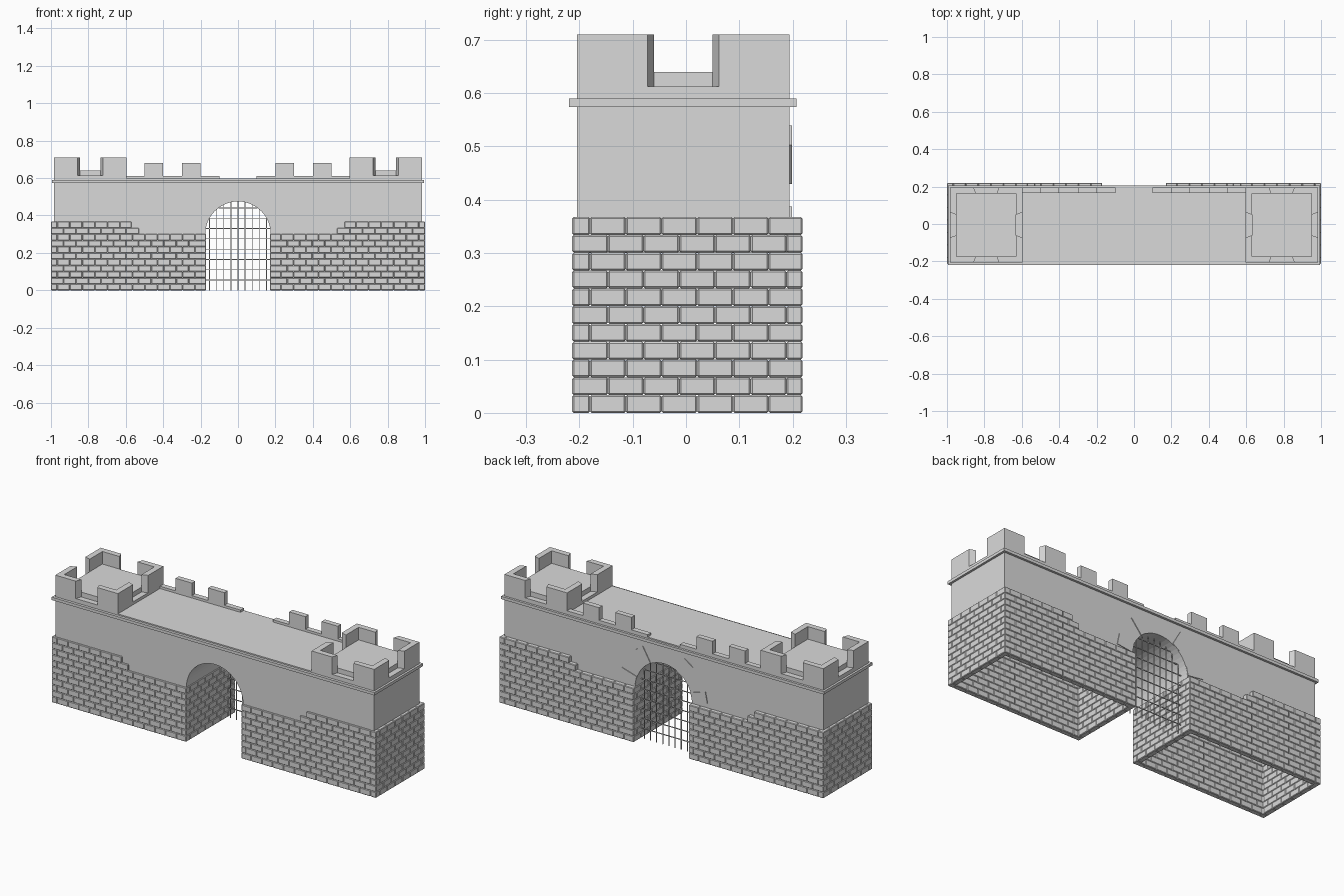
import bpy, bmesh, math
from mathutils import Matrix

if "Cube" in bpy.data.objects:
    bpy.data.objects.remove(bpy.data.objects["Cube"])

STONE = bpy.data.materials.new("grey stone")
STONE.use_nodes = True
GREY = (0.7, 0.7, 0.7, 1)
STONE.diffuse_color = GREY
STONE.node_tree.nodes["Principled BSDF"].inputs["Base Color"].default_value = GREY


def box(bm, xs, ys, zs):
    """Axis-aligned box from three (start, end) pairs."""
    size = [abs(b - a) for a, b in (xs, ys, zs)]
    mid = [(a + b) / 2 for a, b in (xs, ys, zs)]
    bmesh.ops.create_cube(bm, size=1, matrix=Matrix.Translation(mid) @ Matrix.Diagonal(size + [1]))


def prism(bm, points, vector):
    """Polygon extruded along a vector."""
    face = bm.faces.new([bm.verts.new(p) for p in points])
    ext = bmesh.ops.extrude_face_region(bm, geom=[face], use_keep_orig=True)
    new = [g for g in ext["geom"] if isinstance(g, bmesh.types.BMVert)]
    bmesh.ops.translate(bm, verts=new, vec=vector)


def finish(bm, name):
    bmesh.ops.recalc_face_normals(bm, faces=bm.faces[:])
    me = bpy.data.meshes.new(name)
    bm.to_mesh(me)
    bm.free()
    me.materials.append(STONE)
    ob = bpy.data.objects.new(name, me)
    bpy.context.scene.collection.objects.link(ob)
    return ob


# Shared dimensions
END, FRONT, BACK = 0.983, -0.205, 0.1945     # plaster faces
BRICK_FRONT, BRICK_BACK = -0.2135, 0.2185    # brick faces
ROW, PITCH, THICK = 0.0334, 0.067, 0.03
GATE, SPRING, ARCH = 0.17, 0.3, 0.175        # opening half width, arch centre height, radius


def brick_wall(bm, along_x, start, end_of_row, face, inward, rows, side):
    """Running-bond wall; end_of_row gives where each course stops."""
    step = 1 if end_of_row(0) > start else -1
    for k in range(rows):
        length = abs(end_of_row(k) - start)
        depth = (face, face + inward * THICK)
        a, b = 0, PITCH * (1 if k % 2 else 0.5)
        while a < length - 0.012:
            if b > length - 0.015:
                b = length
            run = (start + step * a, start + step * b)
            xs, ys = (run, depth) if along_x else (depth, run)
            box(bm, [side * x for x in xs], ys, (k * ROW, (k + 1) * ROW))
            a, b = b, b + PITCH


def stepped_end(k):
    return GATE if k < 9 else (0.53 if k == 9 else 0.57)


# Hollow piers of chamfered bricks on both sides of the gate
for side, label in ((-1, "right"), (1, "left")):
    bm = bmesh.new()
    brick_wall(bm, True, 1, stepped_end, BRICK_FRONT, 1, 11, side)
    brick_wall(bm, True, 1, stepped_end, BRICK_BACK, -1, 11, side)
    brick_wall(bm, False, BRICK_FRONT, lambda k: BRICK_BACK, 1, -1, 11, side)
    brick_wall(bm, False, BRICK_FRONT, lambda k: BRICK_BACK, GATE, 1, 9, side)
    bevel = finish(bm, label + "_pier_bricks").modifiers.new("chamfer", "BEVEL")
    bevel.width = 0.003
    bevel.segments = 1


def arc(radius, steps=24):
    return [(radius * math.cos(math.pi * i / steps), SPRING + radius * math.sin(math.pi * i / steps))
            for i in range(steps + 1)]


# Plain upper walls with an arched opening
low, high = 0.29, 0.58
outline = ([(END, high), (END, low), (ARCH, low)] + arc(ARCH)
           + [(-ARCH, low), (-END, low), (-END, high)])
for name, y, depth in (("front_wall", FRONT, 0.008), ("back_wall", BACK, -0.006)):
    bm = bmesh.new()
    prism(bm, [(x, y, z) for x, z in outline], (0, depth, 0))
    finish(bm, name)

bm = bmesh.new()
for s in (-1, 1):
    box(bm, (s * END, s * (END - 0.008)), (FRONT, BACK), (0.345, high))
finish(bm, "end_walls")

# Vault of the gate passage
bm = bmesh.new()
ring = arc(ARCH) + arc(ARCH + 0.006)[::-1]
prism(bm, [(x, FRONT, z) for x, z in ring], (0, BACK - FRONT, 0))
finish(bm, "gate_vault")

# Spaced arch stones, slightly proud of the back wall
bm = bmesh.new()
for degrees in (12, 55, 125, 168):
    t = math.radians(degrees)
    points = []
    for r, w in ((ARCH, -0.024), (0.27, -0.032), (0.27, 0.032), (ARCH, 0.024)):
        points.append((r * math.cos(t) - w * math.sin(t), BACK - 0.004,
                       SPRING + r * math.sin(t) + w * math.cos(t)))
    prism(bm, points, (0, 0.008, 0))
finish(bm, "arch_stones")

# Moulding band and deck
bm = bmesh.new()
box(bm, (-0.995, 0.995), (-0.22, 0.207), (0.574, 0.59))
finish(bm, "band")
bm = bmesh.new()
box(bm, (-0.6, 0.6), (FRONT, BACK), (0.585, 0.597))
finish(bm, "deck")

# Parapet with merlons along the back of the deck
bm = bmesh.new()
for s in (-1, 1):
    box(bm, (s * 0.1, s * 0.6), (0.165, BACK), (0.59, 0.61))
    for x in (0.2, 0.4):
        box(bm, (s * x, s * (x + 0.1)), (0.165, BACK), (0.6, 0.68))
finish(bm, "parapet")

# Corner towers: base, raised floor and four splayed corner merlons
cx, cy = 0.79, (FRONT + BACK) / 2
ox, oy, ix, iy = 0.193, (BACK - FRONT) / 2, 0.16, 0.168
corner = [(ox, oy), (0.067, oy), (0.055, iy), (ix, iy), (ix, 0.055), (ox, 0.067)]
for side, label in ((-1, "right"), (1, "left")):
    bm = bmesh.new()
    c = side * cx
    box(bm, (c - ox, c + ox), (cy - oy, cy + oy), (0.58, 0.613))
    box(bm, (c - ix, c + ix), (cy - iy, cy + iy), (0.6, 0.64))
    for sx in (-1, 1):
        for sy in (-1, 1):
            prism(bm, [(c + sx * x, cy + sy * y, 0.613) for x, y in corner], (0, 0, 0.097))
    finish(bm, label + "_tower_top")

# Portcullis of thin bars near the back of the passage
bm = bmesh.new()
bar, gate_y = 0.002, 0.15
for i in range(-4, 5):
    x = i * 0.038
    top = SPRING + math.sqrt(ARCH ** 2 - x ** 2)
    box(bm, (x - bar, x + bar), (gate_y - bar, gate_y + bar), (0, top))
for i in range(1, 9):
    z = i * 0.055
    half = ARCH if z < SPRING else math.sqrt(ARCH ** 2 - (z - SPRING) ** 2)
    box(bm, (-half, half), (gate_y - bar, gate_y + bar), (z - bar, z + bar))
finish(bm, "portcullis")
